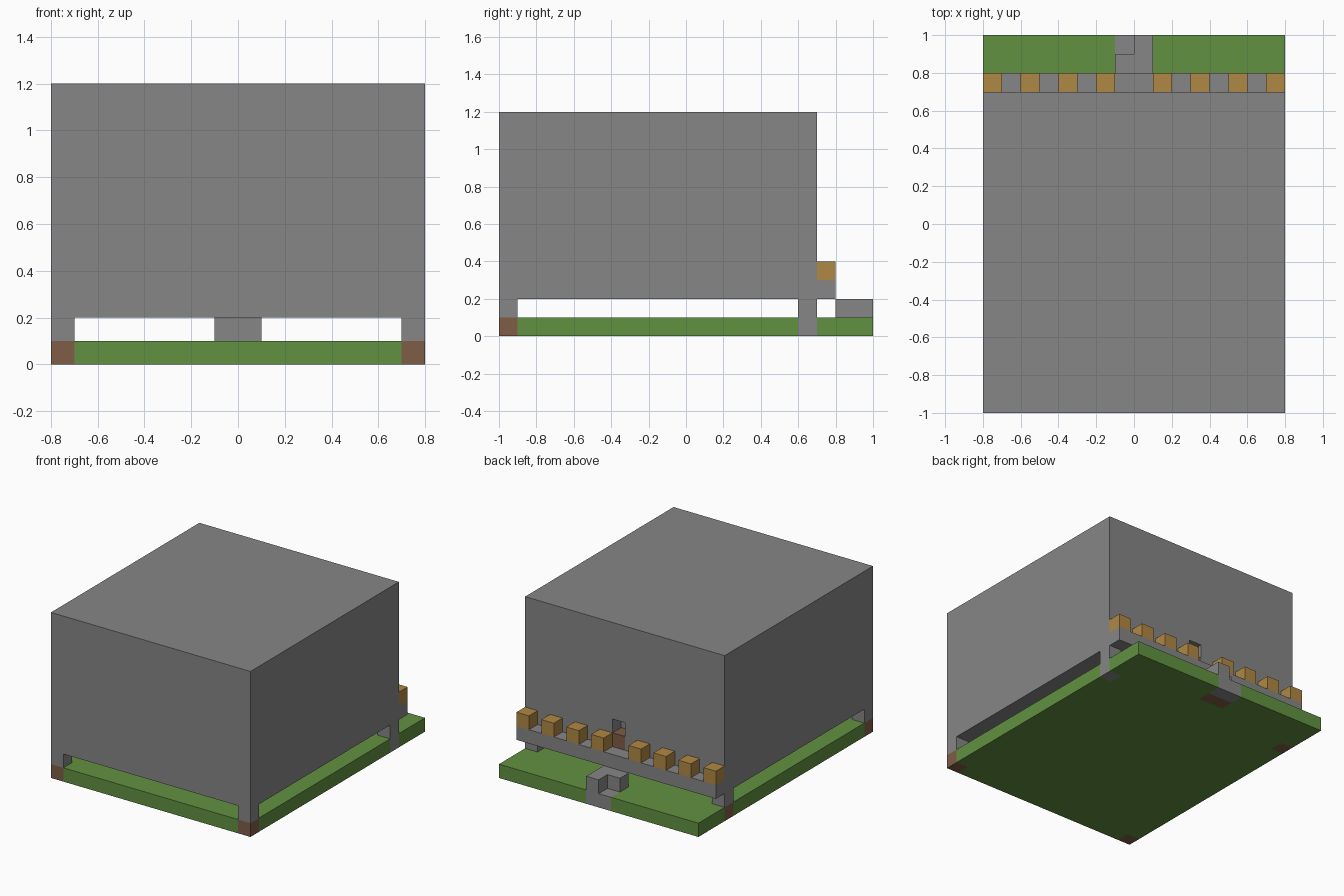
import bpy, bmesh
from mathutils import Vector

cube = bpy.data.objects.get("Cube")
if cube:
    bpy.data.objects.remove(cube, do_unlink=True)


def material(name, rgb):
    mat = bpy.data.materials.new(name)
    mat.use_nodes = True
    mat.diffuse_color = (*rgb, 1)
    mat.node_tree.nodes["Principled BSDF"].inputs["Base Color"].default_value = (*rgb, 1)
    return mat


STONE = material("stone grey", (0.24, 0.24, 0.24))
GRASS = material("grass green", (0.122, 0.283, 0.053))
EARTH = material("earth brown", (0.212, 0.109, 0.061))
GOLD = material("golden wood", (0.434, 0.246, 0.058))
U = 0.1  # block size


def box_mesh(low, high):
    bm = bmesh.new()
    bmesh.ops.create_cube(bm, size=1)
    low, high = Vector(low), Vector(high)
    for v in bm.verts:
        v.co = [l + (c + 0.5) * (h - l) for c, l, h in zip(v.co, low, high)]
    return bm


def cut(bm, axis, positions):
    normal = Vector((0, 0, 0))
    normal[axis] = 1
    for p in positions:
        bmesh.ops.bisect_plane(bm, geom=bm.verts[:] + bm.edges[:] + bm.faces[:],
                               plane_co=normal * p, plane_no=normal)


def finish(bm, name, *mats):
    bmesh.ops.recalc_face_normals(bm, faces=bm.faces[:])
    mesh = bpy.data.meshes.new(name)
    bm.to_mesh(mesh)
    bm.free()
    for m in mats:
        mesh.materials.append(m)
    obj = bpy.data.objects.new(name, mesh)
    bpy.context.collection.objects.link(obj)


def box(name, low, high, mat):
    finish(box_mesh(low, high), name, mat)


# Ground slab, with earth and stone cells under the posts and the entrance
ground = box_mesh((-0.8, -1, 0), (0.8, 1, U))
cut(ground, 0, (-0.7, -0.1, 0.1, 0.7))
cut(ground, 1, (-0.9, 0.6, 0.7, 0.8, 0.9))
for f in ground.faces:
    c = f.calc_center_median()
    if abs(c.x) < 0.1 and c.y > 0.8:
        f.material_index = 2 if c.y > 0.9 else 1
    elif abs(c.x) > 0.7 and c.y < -0.9:
        f.material_index = 1
    elif abs(c.x) > 0.7 and 0.6 < c.y < 0.7:
        f.material_index = 2 if c.x > 0 else 1
finish(ground, "ground", GRASS, EARTH, STONE)

# Corner posts holding up the hall
for side, sx in (("left", 1), ("right", -1)):
    for end, y in (("front", -1), ("back", 0.6)):
        x = 0.7 if sx > 0 else -0.8
        box(f"{end}_{side}_post", (x, y, U), (x + U, y + U, 2 * U), STONE)

# Main hall with a small recessed window above an earth block
hall = box_mesh((-0.8, -1, 0.2), (0.8, 0.7, 1.2))
cut(hall, 0, (0, U))
cut(hall, 2, (0.3, 0.4, 0.5))


def in_column(f, z):
    c = f.calc_center_median()
    return 0.01 < c.x < 0.09 and c.y > 0.6 and abs(c.z - z) < 0.02


window = [f for f in hall.faces if in_column(f, 0.45)]
inner = bmesh.ops.extrude_discrete_faces(hall, faces=window)["faces"]
bmesh.ops.translate(hall, vec=(0, -U, 0), verts=[v for f in inner for v in f.verts])
for f in hall.faces:
    if in_column(f, 0.35) or in_column(f, 0.4):
        f.material_index = 1
finish(hall, "hall", STONE, EARTH)

# Ledge along the back, topped by evenly spaced battlements
box("back_ledge", (-0.8, 0.7, 0.2), (0.8, 0.8, 0.3), STONE)
for i in range(4):
    for side, x in (("right", -0.8 + 2 * U * i), ("left", 0.7 - 2 * U * i)):
        box(f"{side}_battlement_{i + 1}", (x, 0.7, 0.3), (x + U, 0.8, 0.4), GOLD)

# L-shaped entrance step
box("entrance_step", (-U, 0.8, U), (U, 0.9, 2 * U), STONE)
box("entrance_step_end", (0, 0.9, U), (U, 1, 2 * U), STONE)
